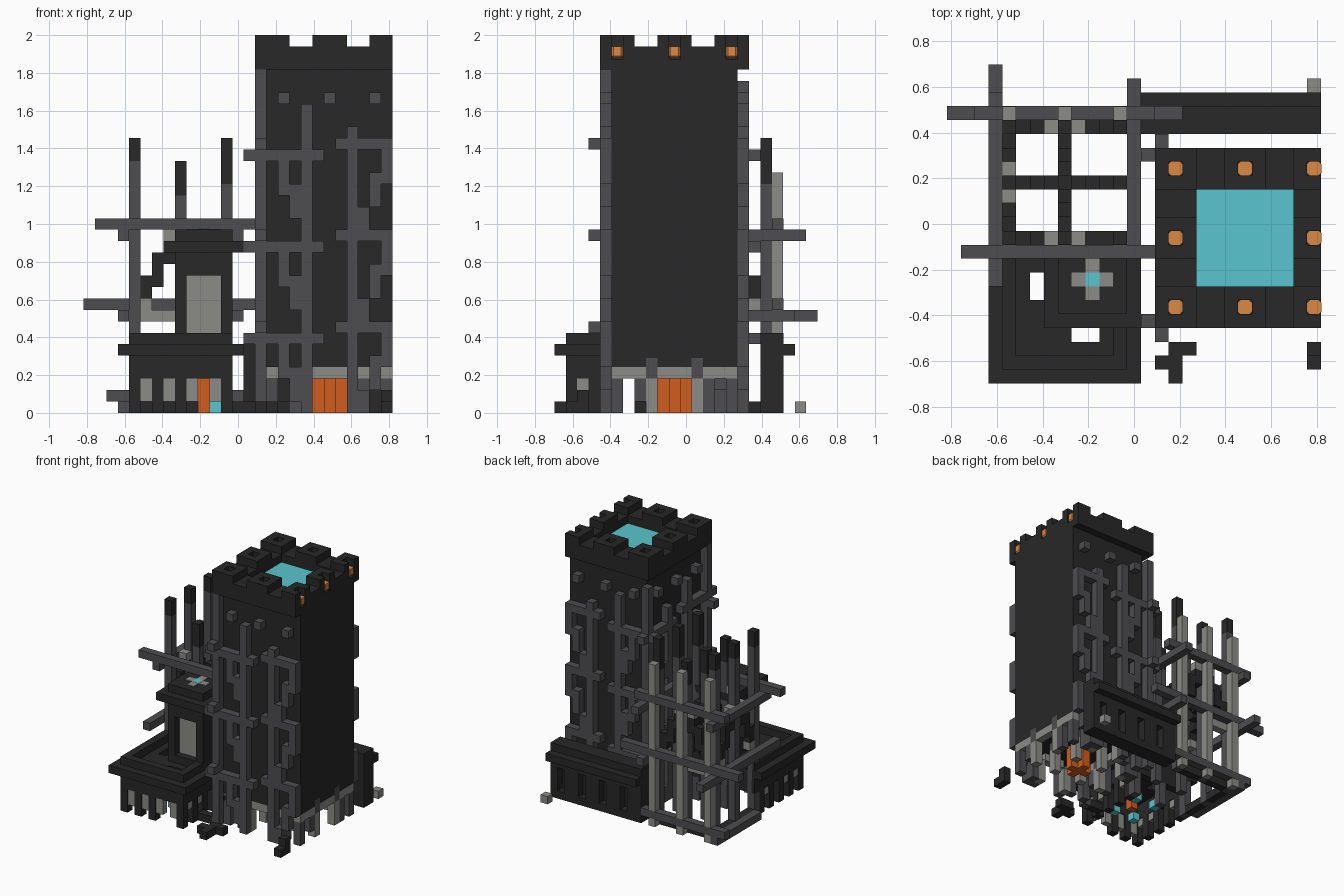
import bpy
import bmesh
from mathutils import Matrix, Vector

cube = bpy.data.objects.get("Cube")
if cube:
    bpy.data.objects.remove(cube, do_unlink=True)

V = 2 / 33                      # block size
ORIGIN = Vector((-13.5, -11.5, 0))


def material(name, *rgb):
    m = bpy.data.materials.new(name)
    m.use_nodes = True
    m.diffuse_color = (*rgb, 1)
    m.node_tree.nodes["Principled BSDF"].inputs["Base Color"].default_value = (*rgb, 1)
    return m


DARK = material("dark stone", .021, .021, .021)
GREY = material("slate grey", .074, .074, .082)
LIGHT = material("pale stone", .26, .265, .24)
ORANGE = material("burnt orange", .64, .11, .013)
TEAL = material("teal", .105, .56, .62)
TORCH = material("torch orange", .72, .25, .06)


class Part:
    """One object gathered from blocks given in block units."""

    def __init__(self, name, mat):
        self.name, self.mat, self.bm = name, mat, bmesh.new()

    def box(self, x, y, z, grow=0):
        lo = Vector((x[0], y[0], z[0])) - Vector((grow, grow, 0))
        hi = Vector((x[1], y[1], z[1])) + Vector((grow, grow, 0))
        mid = ((lo + hi) / 2 + ORIGIN) * V
        size = Matrix.Diagonal(((hi - lo) * V).to_4d())
        bmesh.ops.create_cube(self.bm, size=1, matrix=Matrix.Translation(mid) @ size)
        return self

    def post(self, x, y, z0, z1, grow=0):
        return self.box((x, x + 1), (y, y + 1), (z0, z1), grow)

    def done(self):
        mesh = bpy.data.meshes.new(self.name)
        self.bm.to_mesh(mesh)
        self.bm.free()
        mesh.materials.append(self.mat)
        bpy.context.collection.objects.link(bpy.data.objects.new(self.name, mesh))


# Tower shaft, parapet and hollow merlons with chamfered torches
Part("tower_shaft", DARK).box((16, 27), (5, 16), (4, 30)).done()
Part("parapet", DARK).box((15, 27), (4, 17), (30, 30.9)).done()
roof = Part("parapet_roof", DARK)
merlons = Part("merlons", DARK)
torches = Part("torches", TORCH)
spots = [(x, y) for x in (15, 20, 25) for y in (4, 9, 14) if (x, y) != (20, 9)]
for x in range(15, 27):
    for y in range(4, 17):
        if not ((x - 1, y - 1) in spots or (18 <= x < 25 and 7 <= y < 14)):
            roof.post(x, y, 30.9, 32)
for x, y in spots:
    for dx in range(3):
        for dy in range(3):
            if (dx, dy) != (1, 1) and x + dx < 27:
                merlons.post(x + dx, y + dy, 32, 33)
    torches.post(x + 1, y + 1, 31, 32, .015)
level = 31.9 * V
edges = [e for e in torches.bm.edges if min(v.co.z for v in e.verts) < level]
bmesh.ops.bevel(torches.bm, geom=edges, offset=V * .18, segments=1, affect="EDGES")
for p in (roof, merlons, torches):
    p.done()
Part("roof_pool", TEAL).box((18, 25), (7, 14), (30.9, 31)).done()


# Climbing lattice on the front, back and left faces
def lattice(name, put, length, swap, corner):
    part = Part(name, GREY)

    def bar(u0, u1, z0, z1):
        put(part, (u0, min(u1, length)), (z0, z1))

    for u, top in ((0, corner), (4, 27), (8, 25), (12, 29)):
        if u < length:
            bar(u, u + 1, 0, top)
    for top in (22, 14, 6):
        bar(-1, 6, top + swap, top + swap + 1)
        bar(7, 14, top + 1 - swap, top + 2 - swap)
        for u, drop, tall in ((2, 3, 3), (3, 5, 3), (9, 6, 2), (10, 4, 3), (11, 2, 3)):
            bar(u, u + 1, max(top - drop, 0), top - drop + tall)
    for u in (2, 6, 10):
        bar(u, u + 1, 27, 28)
    part.done()


lattice("front_lattice", lambda p, u, z: p.box((15 + u[0], 15 + u[1]), (4, 5), z), 12, 0, 30)
lattice("back_lattice", lambda p, u, z: p.box((15 + u[0], 15 + u[1]), (16, 17), z), 12, 0, 29)
lattice("left_lattice", lambda p, u, z: p.box((15, 16), (4 + u[0], 4 + u[1]), z), 14, 1, 30)

# Arcade under the tower
feet = Part("arcade_feet", GREY)
arches = Part("arcade_arches", LIGHT)
bumps = Part("arch_keystones", GREY)
for y in (5, 15):
    for x in (16, 18, 24, 26):
        feet.post(x, y, 0, 3)
    for x in (18, 24, 26):
        arches.post(x, y, 3, 4)
    arches.box((20, 23), (y, y + 1), (3, 4))
    for x in (19, 23):
        arches.post(x, y, 0, 3)
for x in (16, 26):
    for a, b in ((6, 8), (9, 12), (13, 15)):
        arches.box((x, x + 1), (a, b), (3, 4))
    for y in (8, 12):
        arches.post(x, y, 0, 3)
        bumps.post(x, y, 3, 4.8, .005)
    feet.post(x, 7, 1, 3).post(x, 13, 0, 3)
for x in (19, 23):
    for y in (8, 12):
        arches.post(x, y, 0, 3)
        feet.post(x, y, 3, 4)
for p in (feet, arches, bumps):
    p.done()
Part("tower_core", ORANGE).box((20, 23), (10, 11), (0, 3)).box((21, 22), (9, 12), (0, 3)).done()

# Annex: lintel on posts with pale blocks hanging between them
walls = Part("annex_walls", DARK)
panels = Part("annex_panels", LIGHT)
walls.box((4, 13), (1, 2), (3, 5))
for x in (4, 12):
    walls.box((x, x + 1), (2, 11), (3, 5))
    for y in range(3, 11, 2):
        walls.post(x, y, 0, 3)
    for y in (2, 4, 8):
        panels.box((x + .1, x + .9), (y, y + 1), (2, 3))
for x in (4, 6, 8, 12):
    walls.post(x, 1, 0, 3)
for x in (5, 7, 9, 11):
    panels.box((x, x + 1), (1.1, 1.9), (1, 3))
walls.box((5, 12), (10, 11), (3, 5))
walls.done()
panels.done()

# Annex rim: stepped rings around a sunken walk with two openings
rim = Part("annex_rim", DARK)
for step, top in enumerate((6, 7, 6)):
    lo, hi = 3 + step, 14 - step
    rim.box((lo, hi), (step, step + 1), (5, top))
    rim.box((lo, lo + 1), (step + 1, 11), (5, top))
    rim.box((hi - 1, hi), (step + 1, 11), (5, top))
rim.box((6, 9), (3, 4), (5, 6)).box((6, 7), (4, 6), (5, 6)).box((6, 7), (8, 11), (5, 6))
rim.box((7, 11), (4, 11), (5, 6)).done()

# Turret with cap, recessed window and a flat flower ornament
turret = Part("turret", DARK)
turret.box((8, 13), (6, 10), (6, 14)).box((7, 14), (4, 11), (14, 15))
turret.box((8, 9), (5, 6), (6, 14)).box((12, 13), (5, 6), (6, 14))
turret.box((9, 12), (5, 6), (6, 7)).box((9, 12), (5, 6), (12, 14))
turret.box((8, 13), (5, 10), (15, 16)).done()
Part("turret_window", LIGHT).box((9, 12), (5.9, 6), (7, 12)).done()
petals = Part("flower_petals", LIGHT)
for dx, dy in ((1, 0), (-1, 0), (0, 1), (0, -1)):
    petals.post(10 + dx, 7 + dy, 16, 16.08)
petals.done()
Part("flower_heart", TEAL).post(10, 7, 16, 16.1).done()

# Hearth and flames inside the annex
Part("hearth", ORANGE).post(10, 7, 0, 3).done()
flames = Part("hearth_flames", TEAL)
for x in (8, 11):
    for y in (5, 9):
        flames.post(x, y, 0, 1)
flames.done()

# Broken vault: stepped ribs between the poles
ribs = Part("vault_ribs", DARK)
caps = Part("vault_caps", LIGHT)
for d, z0, z1 in ((1, 13, 15), (2, 11, 14), (3, 10, 12)):
    for s in (-1, 1):
        for k in (0, 4, 8):
            ribs.post(8 + s * d, 10 + k, z0, z1)
        for x in (4, 8):
            ribs.post(x, 14 + s * d, z0, z1)
        if d == 1:
            caps.post(8 + s, 10, 15, 16).post(8 + s, 18, 15, 16).post(4, 14 + s, 15, 16)
        if d == 3:
            caps.post(8 + s * d, 18, 9, 10).post(4, 14 + s * d, 9, 10)
caps.box((5, 8), (18, 19), (8, 9))
ribs.done()
caps.done()

# Grid of poles: grey shafts with charred tops, pale poles along the back
shafts = Part("pole_shafts", GREY)
tips = Part("pole_tips", DARK)
pale = Part("pale_poles", LIGHT)
for x, z, top in ((4, 22, 24), (8, 19, 22), (12, 20, 24)):
    for y in (10, 14, 18):
        shafts.post(x, y, 0, z)
        tips.post(x, y, z, top)
    pale.post(x, 19, 0, 21, -.02)
for p in (shafts, tips, pale):
    p.done()

# Scaffold beams
beams = Part("scaffold_beams", GREY)
beams.box((1, 15), (9, 10), (16, 17)).box((2, 15), (19, 20), (16, 17))
beams.box((0, 17), (19, 20), (9, 10)).box((2, 14), (19, 20), (1, 2))
beams.box((3, 4), (9, 21), (15, 16)).box((13, 14), (9, 22), (15, 16))
beams.box((3, 4), (7, 23), (8, 9)).box((13, 14), (11, 21), (8, 9))
beams.box((3, 4), (11, 20), (0, 1)).done()
sill = Part("ground_sill", DARK)
sill.box((5, 8), (18, 19), (0, 1)).box((9, 12), (18, 19), (0, 1))
sill.box((4, 5), (11, 14), (0, 1)).box((4, 5), (15, 18), (0, 1)).done()

# Back wall with slots and an overhanging rim
wall = Part("back_wall", DARK)
wall.box((14, 27), (18, 19), (0, 7)).box((14, 27), (19, 20), (4, 7))
wall.box((14, 27), (19, 20), (0, 1)).box((14, 27), (20, 21), (5, 6))
for x in range(14, 27, 3):
    wall.box((x, min(x + 2, 27)), (19, 20), (1, 4))
wall.done()

# Rubble on the ground
rubble = Part("rubble", DARK)
rubble.box((15, 16), (1, 2), (0, 1)).box((16, 18), (2, 3), (0, 1)).box((16, 17), (0, 2), (0, 1))
rubble.post(26, 1, 0, 1).post(26, 2, 0, 2).box((13, 15), (4, 5), (0, 1)).done()
Part("loose_block", LIGHT).post(26, 21, 0, 1).done()
